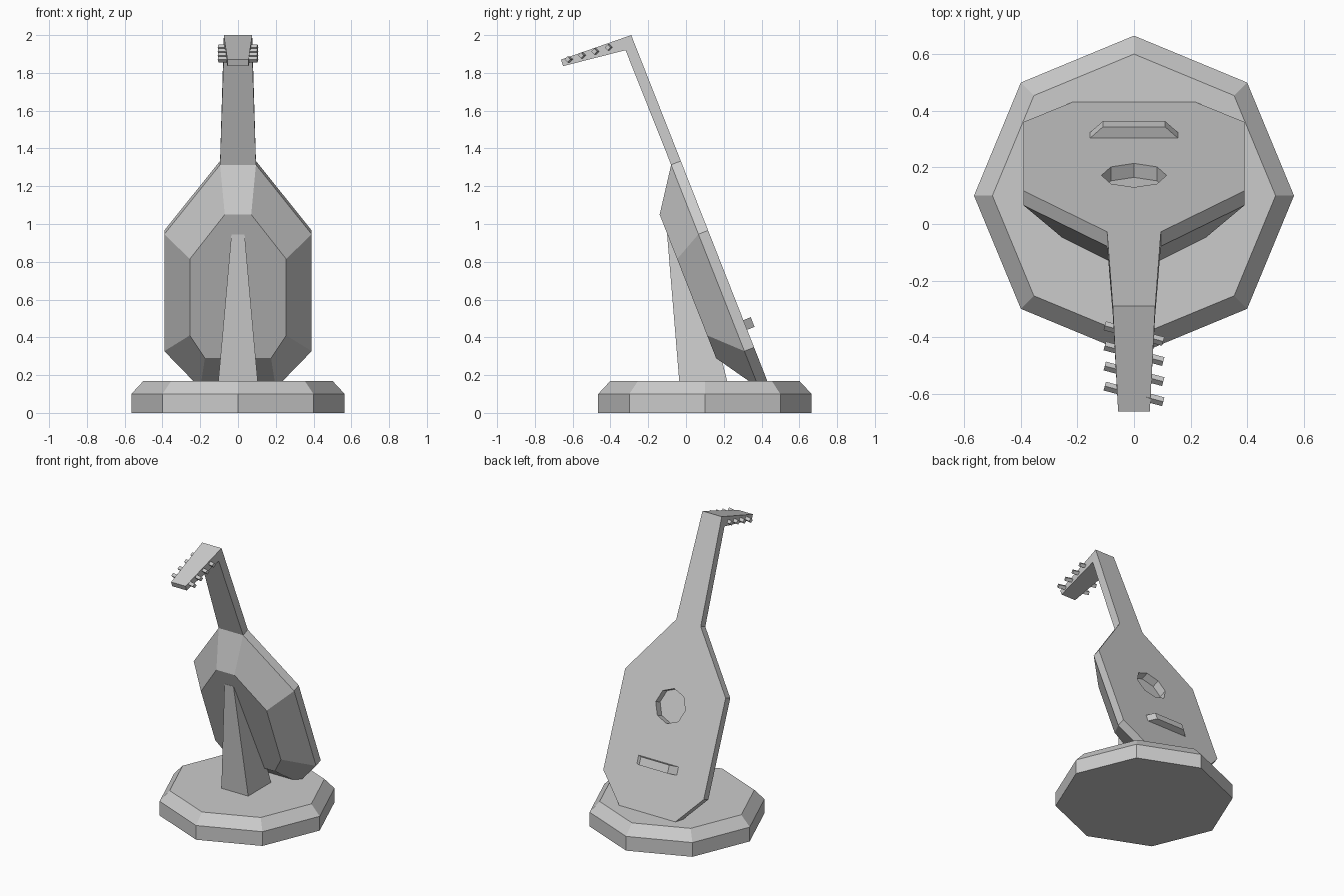
import bpy, bmesh, math
from mathutils import Vector

if "Cube" in bpy.data.objects:
    bpy.data.objects.remove(bpy.data.objects["Cube"])

FOOT = Vector((0, 0.43, 0.17))        # where the soundboard meets the base
UP = Vector((0, -0.366, 0.931))       # along the leaning lute
OUT = Vector((0, 0.931, 0.366))       # out of the soundboard


def lute(x, t, d):
    """Point at width x, distance t up the lute, depth d behind the soundboard."""
    return FOOT + Vector((x, 0, 0)) + UP * t - OUT * d


def loft(name, rings):
    """Closed solid through rings with equal point counts."""
    bm = bmesh.new()
    vs = [[bm.verts.new(p) for p in r] for r in rings]
    n = len(rings[0])
    for a, b in zip(vs, vs[1:]):
        for i in range(n):
            j = (i + 1) % n
            bm.faces.new((a[i], a[j], b[j], b[i]))
    bm.faces.new(vs[0])
    bm.faces.new(vs[-1])
    bmesh.ops.recalc_face_normals(bm, faces=bm.faces)
    me = bpy.data.meshes.new(name)
    bm.to_mesh(me)
    bm.free()
    ob = bpy.data.objects.new(name, me)
    bpy.context.collection.objects.link(ob)
    return ob


def outline(half, d):
    """Mirror a half outline of (x, t) pairs into a ring at depth d."""
    return [lute(x, t, d) for x, t in half] + [lute(-x, t, d) for x, t in reversed(half)]


def octagon(r, z, cy):
    return [(r * math.cos(i * math.pi / 4), cy + r * math.sin(i * math.pi / 4), z) for i in range(8)]


# Octagonal base with a chamfered top
loft("base", [octagon(0.565, 0, 0.1), octagon(0.565, 0.10, 0.1), octagon(0.5, 0.17, 0.1)])

# Tapered stand, ending inside the bowl
loft("stand", [[(-w, y0, z), (w, y0, z), (w, y1, z), (-w, y1, z)]
               for w, y0, y1, z in ((0.105, -0.035, 0.22, 0.16), (0.035, -0.1, 0.025, 0.945))])

# Body: soundboard, rim and faceted bowl
rim = [(0.095, 1.25), (0.39, 0.855), (0.39, 0.19), (0.2, -0.02)]
back = [(0.07, 1.027), (0.255, 0.774), (0.255, 0.34), (0.175, 0.21)]
body = loft("body", [outline(rim, 0), outline(rim, 0.055), outline(back, 0.208)])

# Sound hole
hole = loft("sound_hole_cutter", [
    [lute(0.115 * math.cos(i * math.pi / 4), 0.705 + 0.115 * math.sin(i * math.pi / 4), d)
     for i in range(8)] for d in (-0.05, 0.053)])
hole.hide_render = True
hole.hide_viewport = True
hole.display_type = 'WIRE'
cut = body.modifiers.new("sound_hole", 'BOOLEAN')
cut.object = hole
cut.operation = 'DIFFERENCE'
cut.solver = 'EXACT'

# Bridge
loft("bridge", [[lute(-w, 0.29, d), lute(w, 0.29, d), lute(w, 0.345, d), lute(-w, 0.345, d)]
                for w, d in ((0.16, 0.005), (0.11, -0.042))])

# Neck bending into the headstock
start_f, start_b = lute(0, 1.25, 0), lute(0, 1.25, 0.055)
neck = []
for w, f, b in ((0.095, start_f.yz, start_b.yz),
                (0.075, (-0.29, 2.0), (-0.32, 1.92)),
                (0.056, (-0.662, 1.87), (-0.65, 1.836))):
    neck.append([(-w, *f), (w, *f), (w, *b), (-w, *b)])
loft("neck_and_headstock", neck)

# Four-sided tuning pegs running through the headstock
for i in range(4):
    bpy.ops.mesh.primitive_cylinder_add(
        vertices=4, radius=0.016, depth=0.214,
        location=(0, -0.6 + 0.071 * i, 1.872 + 0.021 * i),
        rotation=(math.radians(15), math.pi / 2, 0))
    bpy.context.object.name = f"tuning_peg_{i + 1}"
